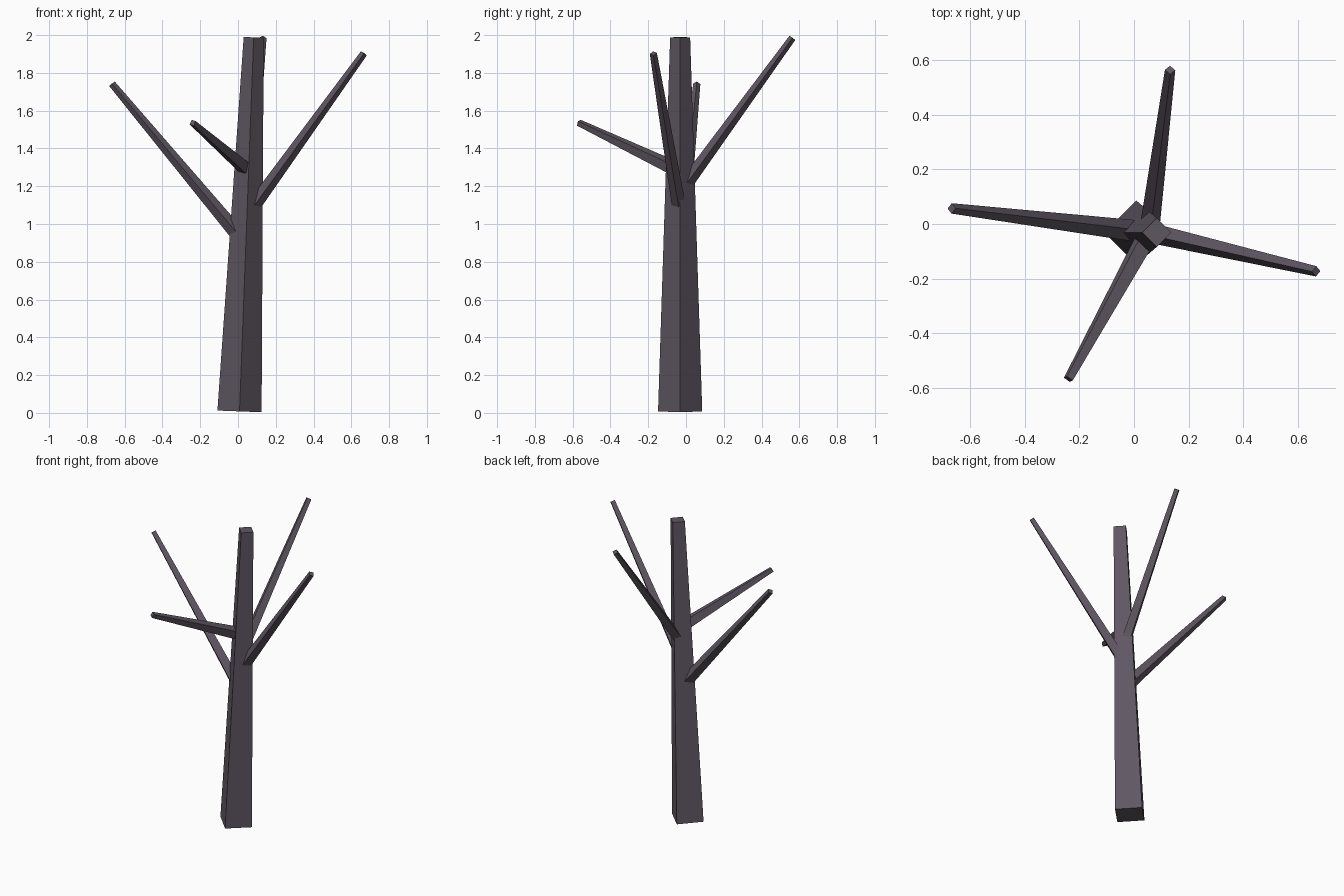
import bpy
from mathutils import Vector

if "Cube" in bpy.data.objects:
    bpy.data.objects.remove(bpy.data.objects["Cube"])

bark = bpy.data.materials.new("dark_bark")
bark.diffuse_color = (0.115, 0.095, 0.122, 1)
bark.use_nodes = True
bark.node_tree.nodes["Principled BSDF"].inputs["Base Color"].default_value = bark.diffuse_color


def tapered_limb(name, start, end, r_start, r_end):
    """Four-sided tapering limb running from start to end."""
    start, end = Vector(start), Vector(end)
    axis = end - start
    bpy.ops.mesh.primitive_cone_add(vertices=4, radius1=r_start, radius2=r_end,
                                    depth=axis.length, location=(start + end) / 2)
    limb = bpy.context.object
    limb.name = name
    limb.rotation_mode = 'QUATERNION'
    limb.rotation_quaternion = Vector((0, 0, 1)).rotation_difference(axis)
    limb.data.materials.append(bark)
    return limb


# Leaning trunk
tapered_limb("trunk", (0.008, -0.031, 0.008), (0.083, -0.031, 1.988), 0.117, 0.053)

# Bare branches growing out of the trunk axis
tapered_limb("left_branch", (0.045, -0.03, 0.89), (-0.667, 0.057, 1.742), 0.041, 0.019)
tapered_limb("right_branch", (0.05, -0.03, 1.05), (0.666, -0.173, 1.903), 0.038, 0.019)
tapered_limb("back_branch", (0.055, -0.03, 1.17), (0.132, 0.563, 1.985), 0.037, 0.019)
tapered_limb("front_branch", (0.055, -0.03, 1.28), (-0.24, -0.567, 1.536), 0.042, 0.019)
